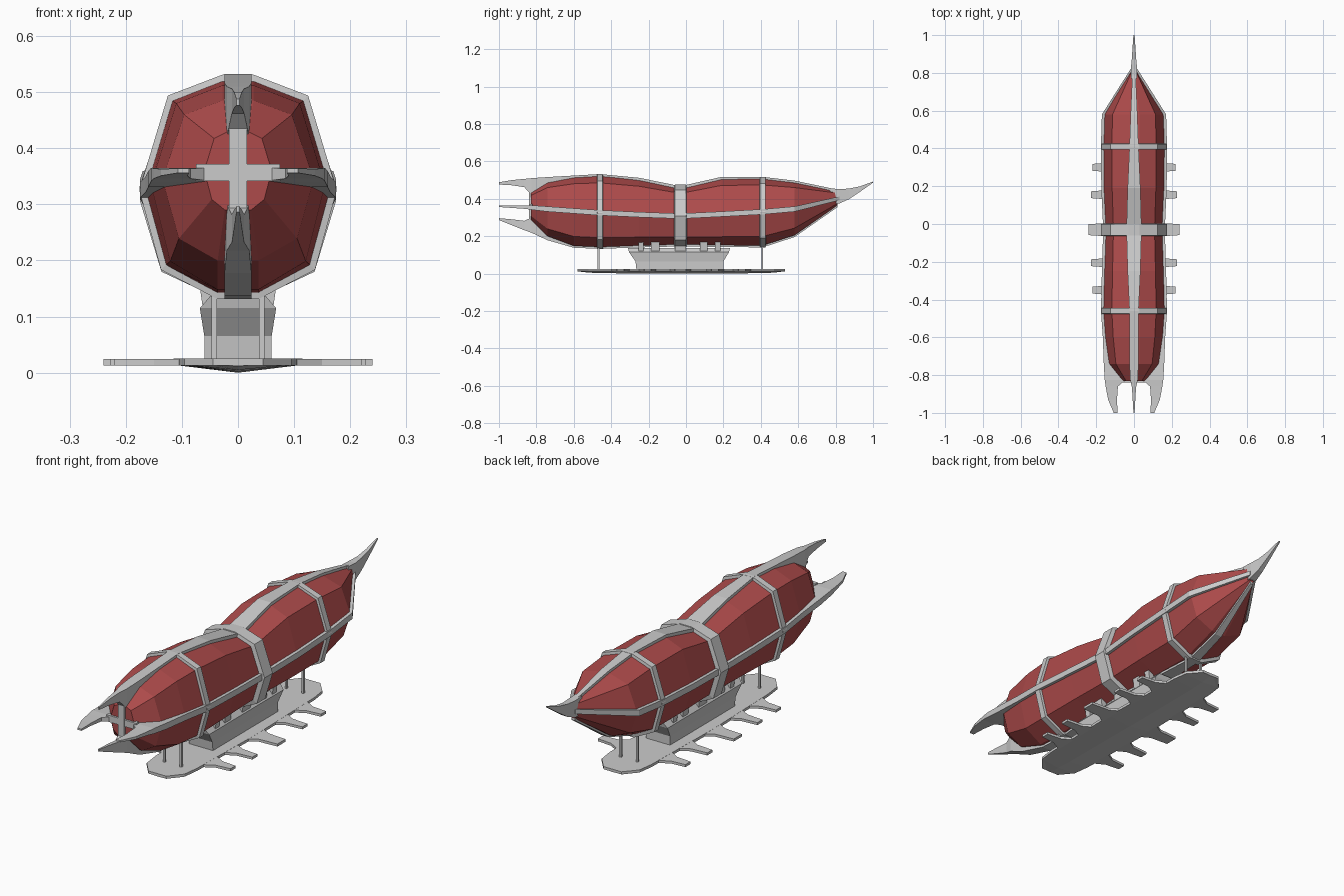
import bpy, bmesh

red = bpy.data.materials.new("red_fabric")
red.diffuse_color = (0.42, 0.07, 0.07, 1)


def loft(name, rings, mirror=False, closed=False, mat=None):
    """Skin a series of equal-sized point rings; optionally mirror over x."""
    bm = bmesh.new()
    for s in ((1, -1) if mirror else (1,)):
        vs = [[bm.verts.new((p[0] * s, p[1], p[2])) for p in r] for r in rings]
        n, m = len(rings[0]), len(rings)
        for i in range(m if closed else m - 1):
            a, b = vs[i], vs[(i + 1) % m]
            for j in range(n):
                k = (j + 1) % n
                bm.faces.new((a[j], a[k], b[k], b[j]))
        if not closed:
            bm.faces.new(vs[0])
            bm.faces.new(vs[-1])
    bmesh.ops.recalc_face_normals(bm, faces=bm.faces)
    me = bpy.data.meshes.new(name)
    bm.to_mesh(me)
    bm.free()
    ob = bpy.data.objects.new(name, me)
    if mat:
        me.materials.append(mat)
    bpy.context.collection.objects.link(ob)
    return ob


def rect(y, x0, x1, z0, z1):
    return [(x0, y, z0), (x1, y, z0), (x1, y, z1), (x0, y, z1)]


def box(name, x0, x1, y0, y1, z0, z1, mirror=False):
    return loft(name, [rect(y0, x0, x1, z0, z1), rect(y1, x0, x1, z0, z1)], mirror)


def plate(name, outline, z0, z1, mirror=False):
    return loft(name, [[(x, y, z) for x, y in outline] for z in (z0, z1)], mirror)


# hull stations: y, top z, side z, bottom z, half width
stations = [
    (-0.83, 0.43, 0.36, 0.29, 0.06), (-0.74, 0.485, 0.345, 0.20, 0.135),
    (-0.60, 0.512, 0.335, 0.148, 0.155), (-0.46, 0.52, 0.325, 0.142, 0.165),
    (-0.25, 0.50, 0.315, 0.15, 0.16), (-0.03, 0.455, 0.307, 0.155, 0.153),
    (0.19, 0.505, 0.318, 0.152, 0.163), (0.41, 0.505, 0.33, 0.15, 0.165),
    (0.58, 0.485, 0.345, 0.205, 0.16), (0.81, 0.437, 0.40, 0.365, 0.014)]


def section(st, grow=0.0):
    """Ten-sided hull section, grown outward by a distance."""
    y, top, side, bot, w = st
    top, bot, w = top + grow, bot - grow, w + grow
    flat = min(0.028, 0.3 * w)
    half = [(flat, top), (0.71 * w, side + 0.82 * (top - side)), (w, side),
            (0.78 * w, side - 0.73 * (side - bot)), (flat * 1.3, bot)]
    return [(x, y, z) for x, z in half] + [(-x, y, z) for x, z in reversed(half)]


# red gas envelope
loft("envelope", [section(s) for s in stations], mat=red)

# hoops round the envelope
for name, i, d, g in (("front_hoop", 3, 0.018, 0.011), ("middle_hoop", 5, 0.037, 0.022),
                      ("rear_hoop", 7, 0.018, 0.011)):
    st = stations[i]
    inner, outer = section(st, -0.012), section(st, g)
    rings = []
    for a, b in zip(inner, outer):
        y = st[0]
        rings.append([(a[0], y - d, a[2]), (b[0], y - d * 0.8, b[2]),
                      (b[0], y + d * 0.8, b[2]), (a[0], y + d, a[2])])
    loft(name, rings, closed=True)

# top and bottom spines, each running out into a front fin
widths = [0.024, 0.024, 0.034, 0.04, 0.034, 0.024, 0.018, 0.008]
top_fin = [(-1, 0.476, 0.488, 0.003), (-0.93, 0.472, 0.50, 0.007), (-0.865, 0.462, 0.506, 0.011),
           (-0.825, 0.42, 0.51, 0.02), (-0.74, 0.47, 0.516, 0.024)]
bottom_fin = [(-1, 0.286, 0.296, 0.003), (-0.93, 0.258, 0.29, 0.007), (-0.865, 0.232, 0.282, 0.011),
              (-0.825, 0.218, 0.30, 0.02), (-0.74, 0.178, 0.22, 0.024)]
top = top_fin + [(s[0], s[1] - 0.02, s[1] + 0.012, w) for s, w in zip(stations[2:], widths)]
bottom = bottom_fin + [(s[0], s[3] - 0.01, s[3] + 0.015, w) for s, w in zip(stations[2:], widths)]
for name, spine in (("top_spine", top), ("bottom_spine", bottom)):
    loft(name, [rect(y, -w, w, a, b) for y, a, b, w in spine])

# side rails running out into flat front fins: y, inner x, outer x, z, half thickness
rail = [(-1, 0.087, 0.107, 0.36, 0.004), (-0.93, 0.09, 0.137, 0.357, 0.006),
        (-0.86, 0.085, 0.15, 0.355, 0.009), (-0.825, 0.045, 0.155, 0.353, 0.012),
        (-0.74, 0.115, 0.16, 0.345, 0.014)]
rail += [(s[0], s[4] - 0.02, s[4] + 0.01, s[2], 0.014) for s in stations[2:9]]
rail += [(0.82, 0.0, 0.018, 0.402, 0.01)]
loft("side_rails", [rect(y, a, b, z - t, z + t) for y, a, b, z, t in rail], mirror=True)

# cross on the front cap
box("cap_upright", -0.016, 0.016, -0.84, -0.82, 0.285, 0.435)
box("cap_crossbar", -0.075, 0.075, -0.839, -0.82, 0.342, 0.372)

# upswept rear spike
spike = [(0.77, 0.375, 0.455, 0.016), (0.82, 0.375, 0.452, 0.017), (0.87, 0.397, 0.454, 0.012),
         (0.93, 0.437, 0.466, 0.008), (1.0, 0.486, 0.492, 0.003)]
loft("rear_spike", [rect(y, -w, w, a, b) for y, a, b, w in spike])

# deck with shallow keel
side = [(0.045, -0.58), (0.095, -0.52), (0.105, -0.44), (0.115, -0.03),
        (0.105, 0.40), (0.095, 0.47), (0.045, 0.528)]
plate("deck", side + [(-x, y) for x, y in reversed(side)], 0.013, 0.025)
loft("keel", [[(-x, y, 0.014), (0, y, z), (x, y, 0.014)] for (x, y), z in
              zip(side, (0.012, 0.005, 0.002, 0.0, 0.002, 0.005, 0.012))])

# docking prongs along both sides of the deck
for y, tip, h in ((-0.35, 0.22, 0.018), (-0.205, 0.228, 0.018), (-0.03, 0.24, 0.029),
                  (0.155, 0.228, 0.018), (0.30, 0.22, 0.018)):
    plate("deck_prong", [(0.09, y - h - 0.04), (0.15, y - h - 0.006), (tip, y - h),
                         (tip, y + h), (0.15, y + h + 0.006), (0.09, y + h + 0.04)],
          0.013, 0.0245, mirror=True)

# gondola cabin: z, half width, front y, rear y
cabin = [(0.02, 0.06, -0.265, 0.20), (0.065, 0.06, -0.27, 0.20), (0.115, 0.068, -0.305, 0.23),
         (0.136, 0.05, -0.31, 0.235)]
loft("gondola", [[(-w, a, z), (w, a, z), (w, b, z), (-w, b, z)] for z, w, a, b in cabin])

# pillars joining gondola to envelope
for y, h, z in ((-0.24, 0.014, 0.18), (-0.165, 0.022, 0.192), (-0.03, 0.03, 0.19),
                (0.095, 0.02, 0.192), (0.17, 0.014, 0.182)):
    loft("gondola_pillar", [[(x0, y - h, zz), (x1, y - h, zz), (x1, y + h, zz), (x0, y + h, zz)]
                            for zz, x0, x1 in ((0.11, 0.035, 0.062), (z, 0.045, 0.072))], mirror=True)

# slim posts from deck to the hoops
for y in (-0.468, 0.408):
    box("hoop_post", 0.037, 0.047, y - 0.005, y + 0.005, 0.02, 0.15, mirror=True)
